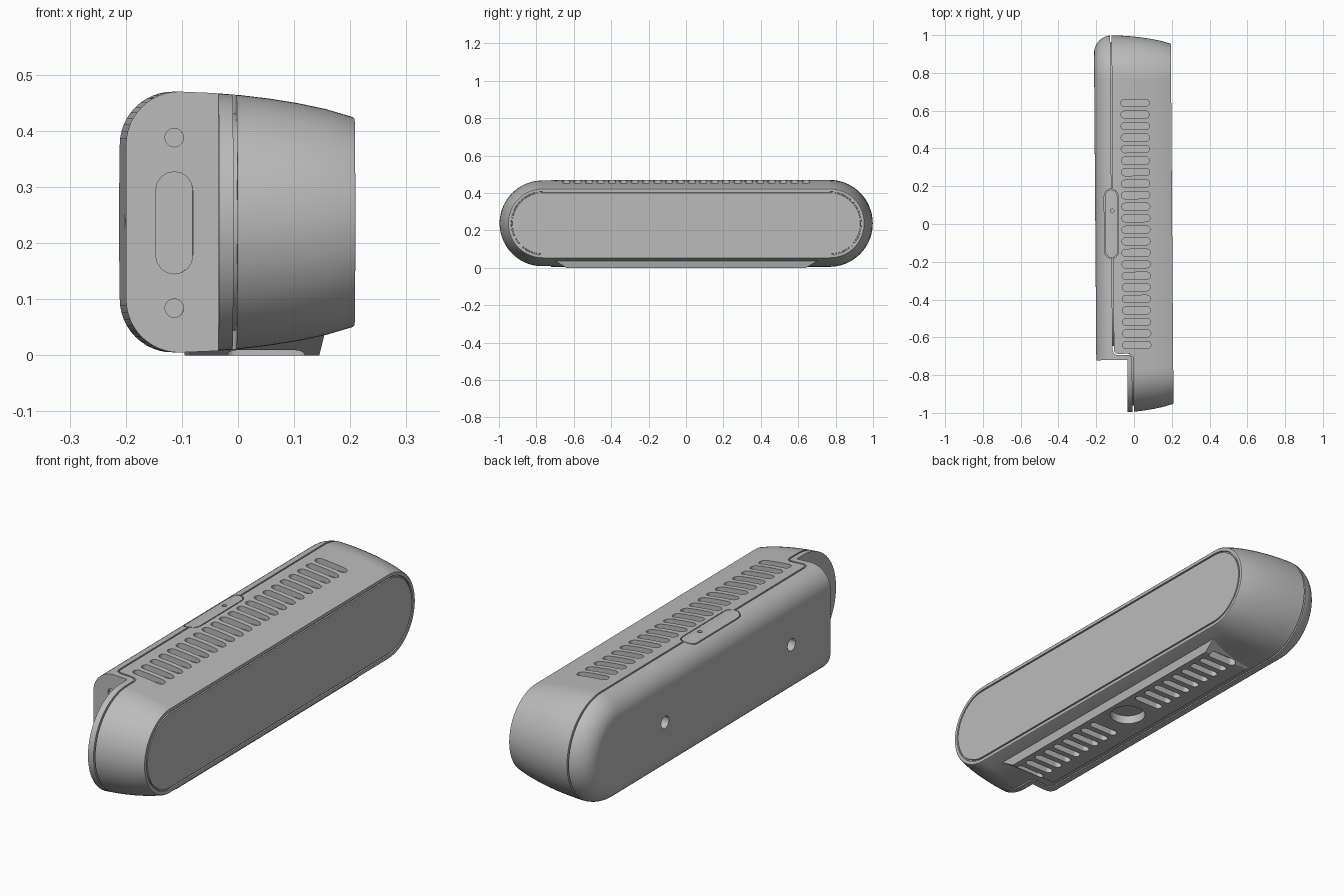
import bpy, bmesh, math
from mathutils import Matrix

cube = bpy.data.objects.get("Cube")
if cube:
    bpy.data.objects.remove(cube, do_unlink=True)

MID_Z = 0.2375      # height of the long axis
SPINE = 0.767       # half length of the straight part
PITCH = 0.061       # vent spacing

grey = bpy.data.materials.new("matte grey")
grey.use_nodes = True
grey.diffuse_color = (0.5, 0.5, 0.5, 1)
grey.node_tree.nodes["Principled BSDF"].inputs["Base Color"].default_value = (0.5, 0.5, 0.5, 1)


def make_object(name, bm):
    bmesh.ops.recalc_face_normals(bm, faces=bm.faces)
    mesh = bpy.data.meshes.new(name)
    bm.to_mesh(mesh)
    bm.free()
    mesh.materials.append(grey)
    obj = bpy.data.objects.new(name, mesh)
    bpy.context.collection.objects.link(obj)
    return obj


def pill(a, b, width, length, steps=8):
    """Outline with round ends, longest along its second axis."""
    r, half = width / 2, (length - width) / 2
    pts = []
    for side in (1, -1):
        for i in range(steps + 1):
            t = math.pi * i / steps
            pts.append((a + side * r * math.cos(t), b + side * (half + r * math.sin(t))))
    return pts


def swap(outline):
    return [(b, a) for a, b in outline]


def circle(a, b, r, n=32):
    return [(a + r * math.cos(math.tau * i / n), b + r * math.sin(math.tau * i / n)) for i in range(n)]


def rect(a0, a1, b0, b1):
    return [(a0, b0), (a1, b0), (a1, b1), (a0, b1)]


def prisms(name, parts):
    """Straight solids: (outline, axis, low, high) each."""
    place = {"x": lambda a, b, h: (h, a, b), "y": lambda a, b, h: (a, h, b), "z": lambda a, b, h: (a, b, h)}
    bm = bmesh.new()
    for outline, axis, low, high in parts:
        lo, hi = ([bm.verts.new(place[axis](a, b, h)) for a, b in outline] for h in (low, high))
        bm.faces.new(lo)
        bm.faces.new(hi)
        for i in range(len(lo)):
            j = (i + 1) % len(lo)
            bm.faces.new((lo[i], lo[j], hi[j], hi[i]))
    return make_object(name, bm)


def loft(name, rings, y0=-SPINE, y1=SPINE, steps=36):
    """Round-ended bar along y, from (x, radius) rings."""
    bm = bmesh.new()
    loops = []
    for x, r in rings:
        outline = pill(MID_Z, (y0 + y1) / 2, 2 * r, y1 - y0 + 2 * r, steps)
        loops.append([bm.verts.new((x, b, a)) for a, b in outline])
    for p, q in zip(loops, loops[1:]):
        for i in range(len(p)):
            j = (i + 1) % len(p)
            bm.faces.new((p[i], p[j], q[j], q[i]))
    bm.faces.new(loops[0])
    bm.faces.new(loops[-1])
    return make_object(name, bm)


def combine(obj, tool, operation="DIFFERENCE"):
    mod = obj.modifiers.new("cut", "BOOLEAN")
    mod.operation, mod.object, mod.solver = operation, tool, "EXACT"
    bpy.context.view_layer.objects.active = obj
    bpy.ops.object.modifier_apply(modifier=mod.name)
    bpy.data.objects.remove(tool, do_unlink=True)


# Main shell: front panel, ring groove, tapered side, rounded back
rings = [(0.202, 0.163), (0.196, 0.164), (0.196, 0.169), (0.202, 0.170), (0.202, 0.184), (0.199, 0.187)]
rings += [(0.15, 0.2015), (0.10, 0.212), (0.05, 0.220), (0.0, 0.226), (-0.05, 0.230), (-0.11, 0.2325)]
for i in range(1, 13):
    t = math.pi / 2 * i / 12
    rings.append((-0.11 - 0.095 * math.sin(t), 0.1375 + 0.095 * math.cos(t)))
shell = loft("shell", rings)
button = loft("top_button", rings)

# Foot with sloping ends under the shell
foot = prisms("foot", [(rect(-0.09, 0.14, -0.64, 0.64), "z", 0, 0.05)])
for v in foot.data.vertices:
    if v.co.z > 0.01:
        v.co.x += 0.012 if v.co.x > 0 else -0.01
        v.co.y *= 1.13
combine(shell, foot, "UNION")

# Corner notch at the connector end
combine(shell, prisms("notch", [(rect(-0.5, -0.041, -1.2, -0.72), "z", -0.2, 0.7)]))

# Seam between the front and back shells
path = [(-0.115, 1.2), (-0.115, -0.665)]
path += [(-0.09 - 0.025 * math.cos(t), -0.665 - 0.025 * math.sin(t)) for t in (0.4, 0.8, 1.2, 1.57)]
path += [(-0.037 + 0.025 * math.sin(t), -0.715 + 0.025 * math.cos(t)) for t in (0, 0.4, 0.8, 1.2, 1.57)]
path.append((-0.012, -1.2))
left, right = [], []
for i, (x, y) in enumerate(path):
    (xa, ya), (xb, yb) = path[max(i - 1, 0)], path[min(i + 1, len(path) - 1)]
    if i == 1:
        xa, ya = x, y + 0.01
    if i == len(path) - 2:
        xb, yb = x, y - 0.01
    d = math.hypot(xb - xa, yb - ya)
    nx, ny = (ya - yb) / d * 0.0035, (xb - xa) / d * 0.0035
    left.append((x + nx, y + ny))
    right.append((x - nx, y - ny))
combine(shell, prisms("seam", [(left + right[::-1], "z", -0.2, 0.7)]))

# Button pocket, and the button that fills it
combine(shell, prisms("pocket", [(pill(-0.12, 0.003, 0.074, 0.368), "z", 0.425, 0.6)]))
combine(button, prisms("button_shape", [(pill(-0.12, 0.003, 0.066, 0.360), "z", 0.42, 0.6)]), "INTERSECT")
combine(button, prisms("pinhole", [(circle(-0.115, 0.07, 0.010), "z", 0.45, 0.6)]))

# Vents on top and under the foot, and the round mount socket
holes = [(swap(pill(PITCH * (i - 10.5), 0.01, 0.038, 0.15)), "z", 0.436, 0.6) for i in range(22)]
for side in (1, -1):
    for i in range(9):
        y = side * (0.15 + PITCH * i)
        holes.append((swap(pill(y, 0.045, 0.034, 0.14)), "z", -0.1, 0.034))
holes.append((circle(0.045, 0.01, 0.075, 48), "z", -0.1, 0.038))

# Connector end: two round recesses and one long one
for z in (0.084, 0.388):
    holes.append((circle(-0.119, z, 0.0165), "y", -0.8, -0.708))
holes.append((pill(-0.119, 0.236, 0.066, 0.182), "y", -0.8, -0.708))

# Screw holes in the back
for y in (-0.445, 0.445):
    holes.append((circle(y, MID_Z, 0.027), "x", -0.4, -0.16))
combine(shell, prisms("holes", holes))

# Inner cores that close the seam
back_core = loft("back_core", [(-0.02, 0.195), (-0.135, 0.195)], y0=-0.45)
front_core = loft("front_core", [(0.18, 0.15), (0.10, 0.185), (-0.03, 0.195)])

# Slight turn about the vertical, then smooth shading with sharp edges
for obj in (shell, button, back_core, front_core):
    obj.data.transform(Matrix.Rotation(0.0075, 4, "Z"))
    bpy.ops.object.select_all(action="DESELECT")
    obj.select_set(True)
    bpy.context.view_layer.objects.active = obj
    bpy.ops.object.shade_smooth_by_angle(angle=math.radians(30))
    weighted = obj.modifiers.new("even shading", "WEIGHTED_NORMAL")
    weighted.keep_sharp = True
